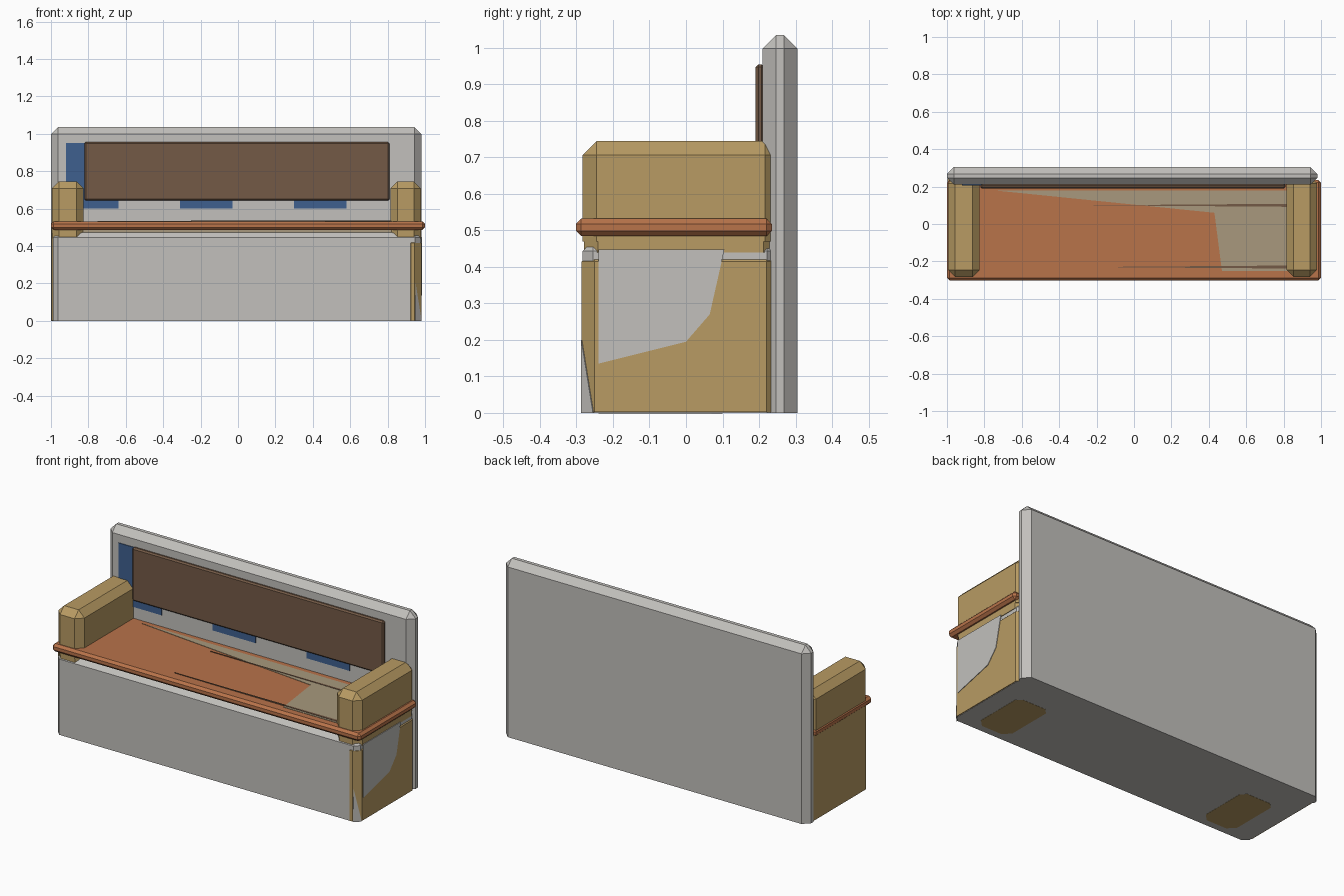
import bpy, bmesh
from mathutils import Vector

cube = bpy.data.objects.get("Cube")
if cube:
    bpy.data.objects.remove(cube, do_unlink=True)


def material(name, hex_code):
    def linear(c):
        return c / 12.92 if c <= 0.04045 else ((c + 0.055) / 1.055) ** 2.4
    rgb = [linear(int(hex_code[i:i + 2], 16) / 255) for i in (0, 2, 4)]
    mat = bpy.data.materials.new(name)
    mat.use_nodes = True
    mat.diffuse_color = (*rgb, 1)
    mat.node_tree.nodes["Principled BSDF"].inputs["Base Color"].default_value = (*rgb, 1)
    return mat


GREY = material("pale grey", "C2C0BC")
TAN = material("tan wood", "B89B63")
ORANGE = material("orange wood", "B8734A")
BEIGE = material("beige", "A8997D")
BROWN = material("dark brown", "745A46")
BLUE = material("blue", "3E608F")


def finish(bm, name, mat):
    bmesh.ops.recalc_face_normals(bm, faces=bm.faces)
    mesh = bpy.data.meshes.new(name)
    bm.to_mesh(mesh)
    bm.free()
    mesh.materials.append(mat)
    obj = bpy.data.objects.new(name, mesh)
    bpy.context.collection.objects.link(obj)
    return obj


def box(name, mat, xs, ys, zs, bevel=0, keep_bottom=True):
    """Chamfered block; the bottom rim can stay sharp."""
    bm = bmesh.new()
    bmesh.ops.create_cube(bm, size=1)
    for v in bm.verts:
        v.co = Vector([(a + b) / 2 + c * (b - a)
                       for c, (a, b) in zip(v.co, (xs, ys, zs))])
    if bevel:
        edges = [e for e in bm.edges if not keep_bottom
                 or any(v.co.z > zs[0] + 0.001 for v in e.verts)]
        bmesh.ops.bevel(bm, geom=edges, offset=bevel, segments=1,
                        profile=0.5, affect='EDGES')
    return finish(bm, name, mat)


def plate(name, mat, points, offset):
    """Thin sheet from a 3D outline, extruded by an offset vector."""
    bm = bmesh.new()
    face = bm.faces.new([bm.verts.new(p) for p in points])
    grown = bmesh.ops.extrude_face_region(bm, geom=[face])["geom"]
    bmesh.ops.translate(bm, vec=offset,
                        verts=[g for g in grown if isinstance(g, bmesh.types.BMVert)])
    return finish(bm, name, mat)


# Back wall and seat box
box("back_wall", GREY, (-1, 0.98), (0.21, 0.305), (0, 1.035), 0.037)
box("seat_box", GREY, (-0.99, 0.975), (-0.283, 0.25), (0, 0.472), 0.028)
box("seat_support", BEIGE, (-0.95, 0.94), (-0.25, 0.22), (0.45, 0.495))

# Side arms, with cladding down to the floor
for side, inner, outer in (("right", -0.825, -0.995), ("left", 0.815, 0.978)):
    xs = sorted((inner, outer))
    box(side + "_arm", TAN, xs, (-0.283, 0.255), (0.47, 0.745), 0.038)
    box(side + "_arm_core", TAN, xs, (-0.279, 0.25), (0.44, 0.6), 0.038)
box("right_side_cladding", TAN, (-0.996, -0.9), (-0.245, 0.255), (0.002, 0.5))
box("left_side_cladding", TAN, (0.89, 0.98), (-0.286, 0.255), (0.002, 0.45), 0.035)

# Seat board
box("seat_board", ORANGE, (-1, 1), (-0.302, 0.235), (0.485, 0.532), 0.014, False)
plate("seat_worn_area", BEIGE,
      [(x, y, 0.53) for x, y in ((-0.75, 0.18), (0.43, 0.06), (0.47, -0.25),
                                 (0.82, -0.25), (0.82, 0.18))], (0, 0, 0.004))
for i, y in enumerate((-0.23, 0.1)):
    plate(f"seat_groove_{i}", BROWN,
          [(x, y + d, 0.531) for x, d in ((-0.25, 0), (0.82, -0.008), (0.82, 0.008))],
          (0, 0, 0.005))

# Back cushion with blue backing
box("back_cushion", BROWN, (-0.822, 0.81), (0.19, 0.215), (0.643, 0.955), 0.008, False)
for i, (x0, x1, z1) in enumerate(((-0.92, -0.64, 0.95), (-0.31, -0.03, 0.68),
                                  (0.3, 0.58, 0.68))):
    box(f"blue_patch_{i}", BLUE, (x0, x1), (0.206, 0.212), (0.6, z1))

# Grey panel on the left side
plate("left_side_panel", GREY,
      [(0.979, y, z) for y, z in ((-0.24, 0.135), (0, 0.195), (0.065, 0.27),
                                  (0.105, 0.447), (-0.24, 0.447))], (0.004, 0, 0))
plate("left_corner_sliver", GREY,
      [(0.947, -0.286, 0), (0.98, -0.253, 0), (0.948, -0.285, 0.2)],
      (0.002, -0.002, 0))

# Foot pads under the base
for side, s in (("right", -1), ("left", 1)):
    plate(side + "_foot_pad", TAN,
          [(s * x, y, 0) for x, y in ((0.65, -0.2), (0.69, -0.24), (0.82, -0.24),
                                      (0.86, -0.2), (0.86, 0.07), (0.83, 0.1),
                                      (0.68, 0.1), (0.65, 0.07))], (0, 0, -0.001))
